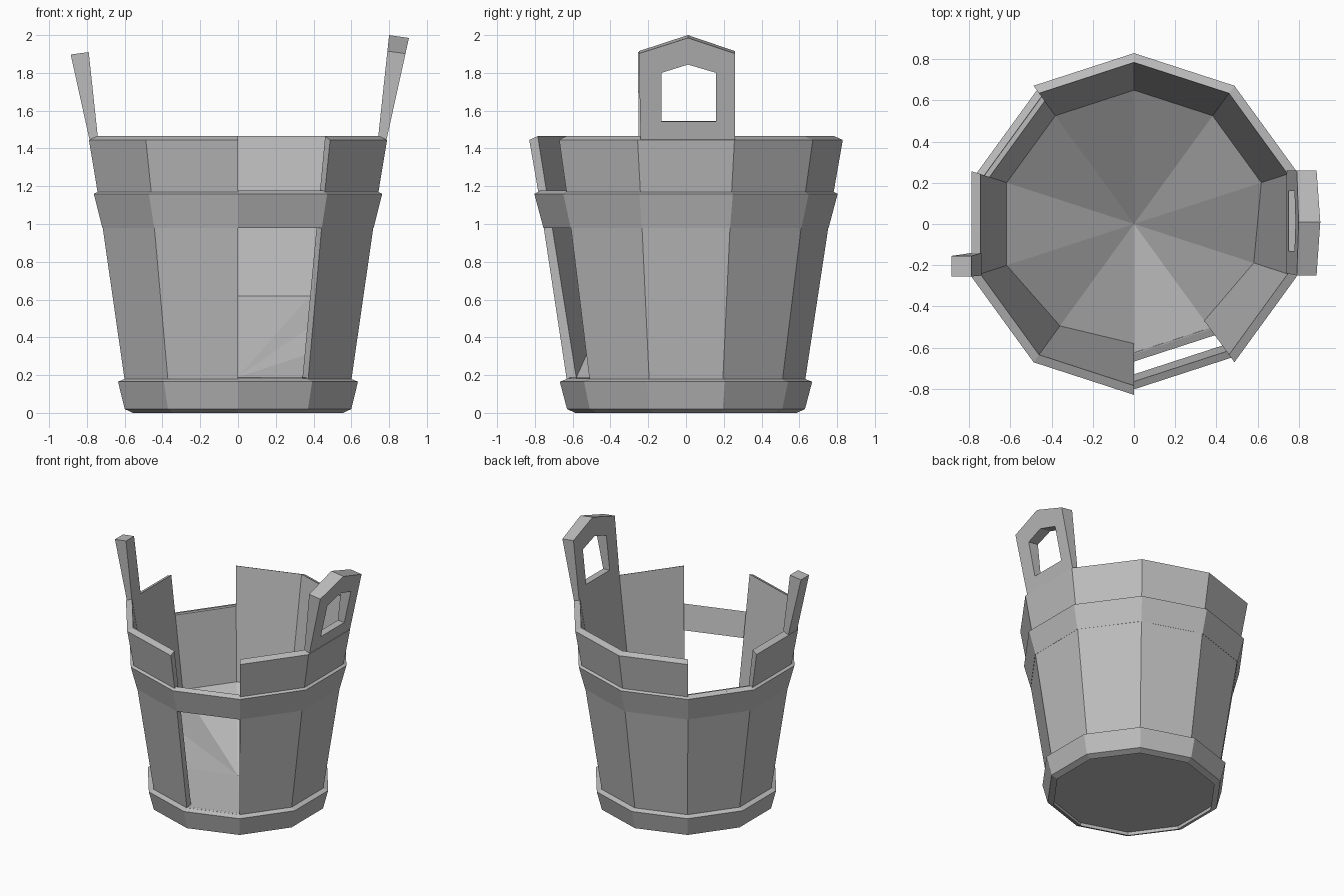
import bpy
import bmesh
from math import cos, sin, radians

if "Cube" in bpy.data.objects:
    bpy.data.objects.remove(bpy.data.objects["Cube"], do_unlink=True)

SIDES = 10
grey = bpy.data.materials.new("plain_grey")
grey.use_nodes = True
grey.diffuse_color = (0.5, 0.5, 0.5, 1)
grey.node_tree.nodes["Principled BSDF"].inputs["Base Color"].default_value = (0.5, 0.5, 0.5, 1)


def finish(bm, name):
    bmesh.ops.remove_doubles(bm, verts=bm.verts, dist=0.0005)
    bmesh.ops.recalc_face_normals(bm, faces=bm.faces)
    mesh = bpy.data.meshes.new(name)
    bm.to_mesh(mesh)
    bm.free()
    mesh.materials.append(grey)
    obj = bpy.data.objects.new(name, mesh)
    bpy.context.collection.objects.link(obj)
    return obj


def add_face(bm, points):
    return bm.faces.new([bm.verts.new(p) for p in points])


def corner(k, radius, z):
    a = radians(-90 + 36 * k)
    return (radius * cos(a), radius * sin(a), z)


def hoop(name, profile):
    """Ten-sided band swept from a closed (radius, z) profile."""
    bm = bmesh.new()
    for k in range(SIDES):
        for i, (r0, z0) in enumerate(profile):
            r1, z1 = profile[(i + 1) % len(profile)]
            add_face(bm, [corner(k, r0, z0), corner(k + 1, r0, z0),
                          corner(k + 1, r1, z1), corner(k, r1, z1)])
    return finish(bm, name)


# Stave wall: cells of (stave, height layer), with some broken away
OUTER = [(0.605, 0.03), (0.632, 0.18), (0.782, 1.17), (0.83, 1.445)]
INNER = [(0.56, 0.03), (0.58, 0.18), (0.738, 1.17), (0.785, 1.465)]
MISSING = {(0, 1), (0, 2), (6, 2)}


def present(k, layer):
    return 0 <= layer < 3 and (k % SIDES, layer) not in MISSING


bm = bmesh.new()
for k in range(SIDES):
    for layer in range(3):
        if not present(k, layer):
            continue
        for wall in (OUTER, INNER):
            lo, hi = wall[layer], wall[layer + 1]
            add_face(bm, [corner(k, *lo), corner(k + 1, *lo),
                          corner(k + 1, *hi), corner(k, *hi)])
        for level, neighbour in ((layer, layer - 1), (layer + 1, layer + 1)):
            if not present(k, neighbour):
                o, i = OUTER[level], INNER[level]
                add_face(bm, [corner(k, *o), corner(k + 1, *o),
                              corner(k + 1, *i), corner(k, *i)])
        for edge, neighbour in ((k, k - 1), (k + 1, k + 1)):
            if not present(neighbour, layer):
                add_face(bm, [corner(edge, *OUTER[layer]), corner(edge, *OUTER[layer + 1]),
                              corner(edge, *INNER[layer + 1]), corner(edge, *INNER[layer])])
finish(bm, "stave_wall")

# Hoops around the wall
hoop("lower_hoop", [(0.585, 0.0), (0.63, 0.02), (0.668, 0.165), (0.625, 0.182)])
hoop("upper_hoop", [(0.73, 0.985), (0.755, 0.98), (0.803, 1.16), (0.765, 1.178)])

# Inner floor: a fan sinking to the centre and to the opening
bm = bmesh.new()
rim = []
for k in range(SIDES):
    if k in (0, 1):
        rim.append(corner(k, 0.62, 0.186))
    elif k in (2, 9):
        rim.append(corner(k, 0.615, 0.38))
    else:
        rim.append(corner(k, 0.65, 0.62))
for k in range(SIDES):
    add_face(bm, [(0, 0, 0.19), rim[k], rim[(k + 1) % SIDES]])
floor = finish(bm, "inner_floor")
if floor.data.polygons[0].normal.z < 0:
    floor.data.flip_normals()

# Underside plate
bm = bmesh.new()
add_face(bm, [corner(-k, 0.6, 0.03) for k in range(SIDES)])
under = finish(bm, "bottom_plate")
if under.data.polygons[0].normal.z > 0:
    under.data.flip_normals()


def lean(side, y, z, outside):
    """Place a (y, z) point on the inner or outer face of a leaning handle."""
    t = (z - 1.44) / 0.56
    if outside:
        return (side * (0.785 + 0.12 * t), y, z - 0.015 * t)
    return (side * (0.74 + 0.06 * t), y, z)


def panel(name, side, outline, hole=None):
    bm = bmesh.new()
    n = len(outline)
    for outside in (False, True):
        out = [lean(side, y, z, outside) for y, z in outline]
        if hole:
            cut = [lean(side, y, z, outside) for y, z in hole]
            for i in range(n):
                j = (i + 1) % n
                add_face(bm, [out[i], out[j], cut[j], cut[i]])
        else:
            add_face(bm, out)
    for loop in (outline, hole or []):
        for i, a in enumerate(loop):
            b = loop[(i + 1) % len(loop)]
            add_face(bm, [lean(side, *a, False), lean(side, *b, False),
                          lean(side, *b, True), lean(side, *a, True)])
    return finish(bm, name)


# Whole handle on the left, broken post on the right
panel("left_handle", 1,
      [(-0.24, 1.44), (0.26, 1.44), (0.26, 1.915), (0.01, 2.0), (-0.25, 1.915)],
      [(-0.13, 1.545), (0.16, 1.545), (0.16, 1.81), (0.01, 1.855), (-0.13, 1.81)])
panel("right_handle_stump", -1,
      [(-0.25, 1.44), (-0.14, 1.44), (-0.155, 1.91), (-0.255, 1.91)])
